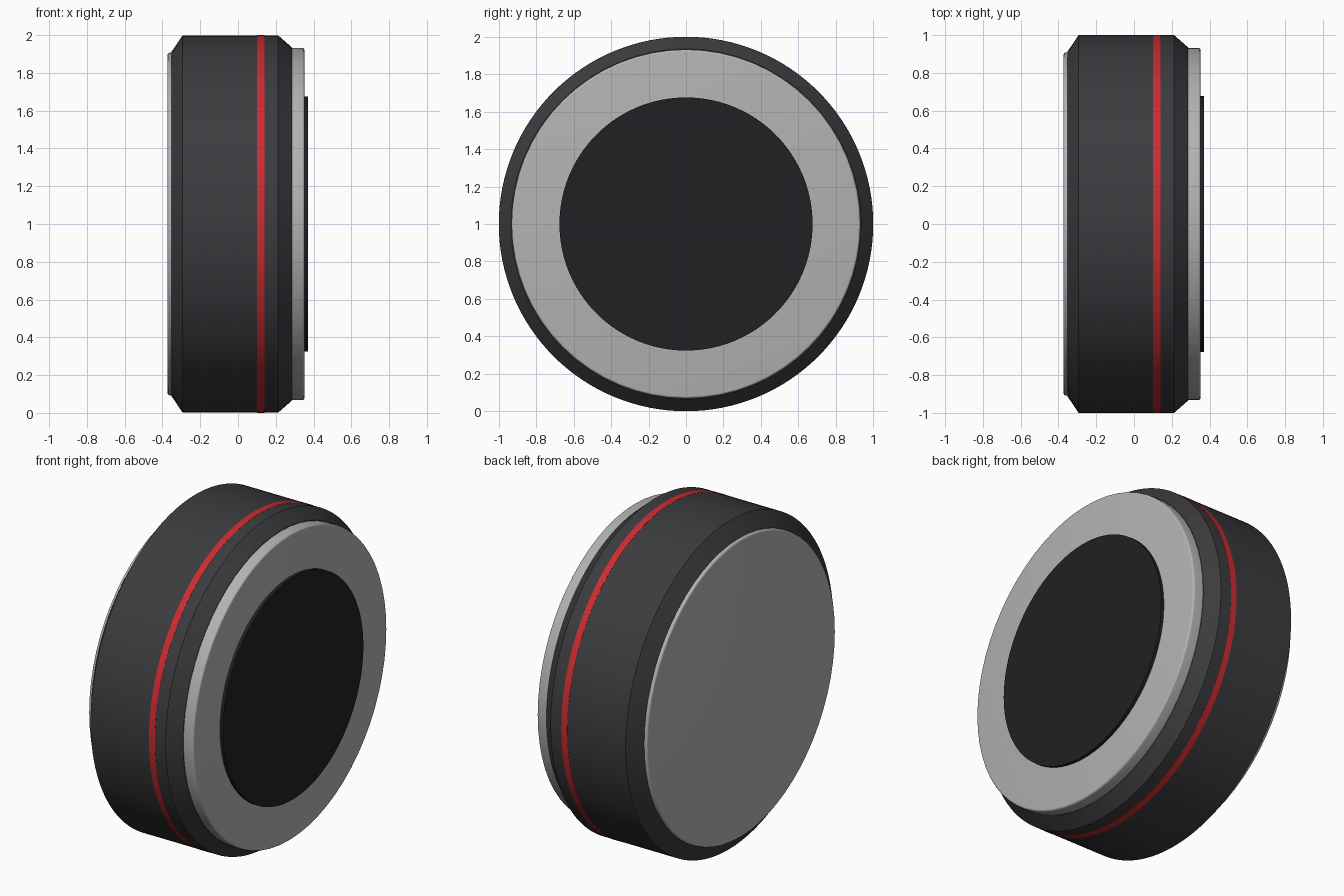
import bpy, bmesh, math

if "Cube" in bpy.data.objects:
    bpy.data.objects.remove(bpy.data.objects["Cube"])


def material(name, rgb):
    m = bpy.data.materials.new(name)
    m.diffuse_color = (*rgb, 1)
    m.use_nodes = True
    m.node_tree.nodes["Principled BSDF"].inputs["Base Color"].default_value = m.diffuse_color
    return m


def lathe(name, profile, sides, mat=None, closed=False):
    """Revolve (x, radius) points about the horizontal x axis at z = 1."""
    bm = bmesh.new()
    rings = []
    for x, r in profile:
        rings.append([bm.verts.new((x, r * math.sin(math.tau * i / sides),
                                    1 + r * math.cos(math.tau * i / sides)))
                      for i in range(sides)])
    pairs = list(zip(rings, rings[1:]))
    if closed:
        pairs.append((rings[-1], rings[0]))
    else:
        bm.faces.new(rings[0])
        bm.faces.new(rings[-1])
    for a, b in pairs:
        for i in range(sides):
            j = (i + 1) % sides
            bm.faces.new((a[i], a[j], b[j], b[i]))
    bmesh.ops.recalc_face_normals(bm, faces=bm.faces)
    me = bpy.data.meshes.new(name)
    bm.to_mesh(me)
    bm.free()
    ob = bpy.data.objects.new(name, me)
    bpy.context.collection.objects.link(ob)
    if mat:
        me.materials.append(mat)
    bpy.ops.object.select_all(action='DESELECT')
    ob.select_set(True)
    bpy.context.view_layer.objects.active = ob
    bpy.ops.object.shade_smooth_by_angle(angle=math.radians(30))
    return ob


def rounded(x, r, size, sign, steps=4):
    """Quarter-round rim points ending on the flat face at x."""
    return [(x - sign * size * (1 - math.sin(t)), r - size * (1 - math.cos(t)))
            for t in (math.pi / 2 * k / steps for k in range(steps + 1))]


dark = material("dark_rubber", (0.045, 0.045, 0.05))
red = material("red_stripe", (0.6, 0.025, 0.03))
black = material("black_face", (0.015, 0.015, 0.017))
silver = material("silver", (0.45, 0.45, 0.45))

# Chamfered drum
lathe("drum_body", [(-0.353, 0.91), (-0.293, 0.999), (0.212, 0.999), (0.285, 0.935)],
      128, dark)

# Red stripe around the drum
lathe("red_stripe", [(0.10, 0.98), (0.10, 1.0), (0.14, 1.0), (0.14, 0.98)],
      128, red, closed=True)

# Silver front plate and back plate with softly rounded rims
lathe("front_plate", [(0.27, 0.932)] + rounded(0.352, 0.932, 0.012, 1), 64, silver)
lathe("back_plate", [(-0.34, 0.907)] + rounded(-0.373, 0.907, 0.012, -1), 64, silver)

# Raised black disc on the front plate
lathe("face_disc", [(0.345, 0.676), (0.371, 0.676)], 96, black)
